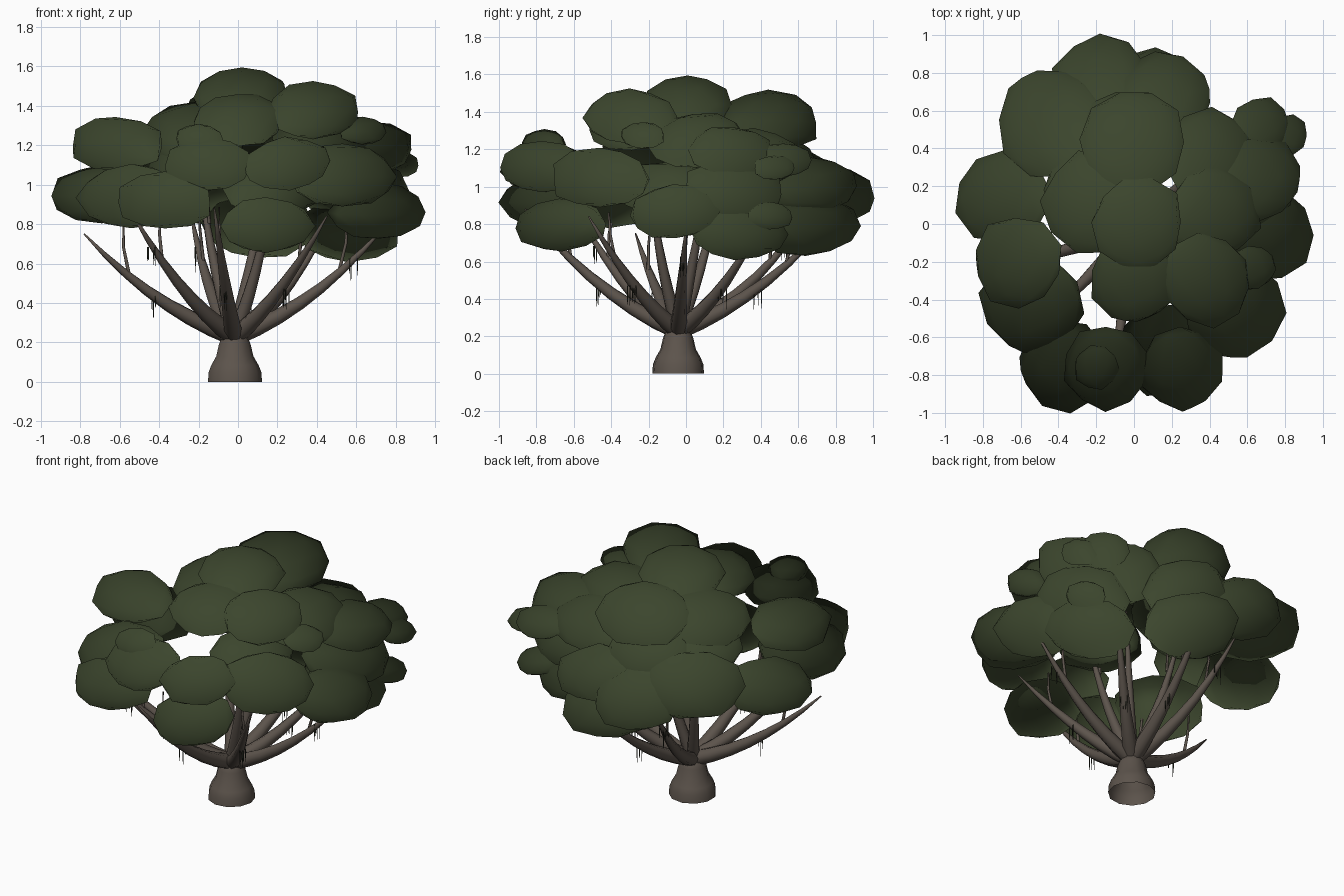
import bpy, bmesh, math, random
from mathutils import Vector, Matrix

random.seed(7)
cube = bpy.data.objects.get("Cube")
if cube:
    bpy.data.objects.remove(cube, do_unlink=True)


def material(name, colour):
    mat = bpy.data.materials.new(name)
    mat.use_nodes = True
    mat.diffuse_color = (*colour, 1)
    mat.node_tree.nodes["Principled BSDF"].inputs["Base Color"].default_value = (*colour, 1)
    return mat


LEAF = material("leaf green", (.044, .06, .026))
BARK = material("bark brown", (.108, .088, .072))
MOSS = material("dark moss", (.04, .045, .028))


def add_object(name, bm, mat):
    mesh = bpy.data.meshes.new(name)
    bm.to_mesh(mesh)
    bm.free()
    mesh.materials.append(mat)
    mesh.shade_smooth()
    obj = bpy.data.objects.new(name, mesh)
    bpy.context.collection.objects.link(obj)
    return obj


def loft(bm, rings):
    """Skin a list of vertex rings that all have the same length."""
    for low, high in zip(rings, rings[1:]):
        for i in range(len(low)):
            j = (i + 1) % len(low)
            bm.faces.new((low[i], low[j], high[j], high[i]))


def tube(bm, points, radii, sides=7):
    """Tapered tube that follows the points."""
    rings = []
    for i, point in enumerate(points):
        direction = points[min(i + 1, len(points) - 1)] - points[max(i - 1, 0)]
        turn = direction.to_track_quat('Z', 'Y')
        ring = []
        for k in range(sides):
            a = math.tau * k / sides
            ring.append(bm.verts.new(point + turn @ Vector((math.cos(a), math.sin(a), 0)) * radii[i]))
        rings.append(ring)
    loft(bm, rings)
    bm.faces.new(rings[-1])


# Trunk: flared stump, open underneath
ROOT = Vector((-.018, -.042, .23))
bm = bmesh.new()
rings = []
for z, r in ((0, .14), (.05, .136), (.085, .122), (.13, .096), (.19, .082), (.225, .068), (.25, .045)):
    rings.append([bm.verts.new((ROOT.x + r * math.cos(math.tau * k / 11),
                                ROOT.y + r * math.sin(math.tau * k / 11), z)) for k in range(11)])
loft(bm, rings)
bm.faces.new(rings[-1])
add_object("trunk", bm, BARK)


# Branches: sweep outward, then curl upward
def branch_point(tip, t, bend):
    rise = (1 - bend) * t + bend * t * t
    return Vector((ROOT.x + (tip.x - ROOT.x) * t,
                   ROOT.y + (tip.y - ROOT.y) * t,
                   ROOT.z + (tip.z - ROOT.z) * rise))


def strand_cluster(bm, anchor):
    """A few thin strands hanging from a point."""
    for _ in range(5):
        top = anchor + Vector((random.uniform(-.025, .025), random.uniform(-.025, .025), 0))
        length = random.uniform(.05, .13)
        tube(bm, [top, top - Vector((0, 0, length * .6)), top - Vector((0, 0, length))],
             [.003, .003, .001], 3)


OUTER = [(-.78, -.27, .75), (-.54, -.58, .86), (-.12, -.86, .88), (.45, -.52, .84),
         (.74, 0, .78), (.48, .42, .84), (.12, .78, .82), (-.24, .66, .86)]
INNER = [(.16, .12, 1.1), (-.2, .2, 1.1), (.2, -.2, 1.1)]
moss = bmesh.new()
for tips, bend, width, label in ((OUTER, .5, .046, "outer"), (INNER, .2, .036, "inner")):
    for n, tip in enumerate(tips):
        tip = Vector(tip)
        bm = bmesh.new()
        steps = [i / 7 for i in range(8)]
        points = [branch_point(tip, t, bend) for t in steps]
        wobble = random.uniform(-.02, .02)
        for p, t in zip(points, steps):
            p.x += wobble * math.sin(math.pi * t)
            p.y -= wobble * math.sin(math.pi * t)
        tube(bm, points, [width * (1 - t) ** .8 + .004 for t in steps])
        # Twig forking up into the leaves
        start = branch_point(tip, .7, bend)
        end = start + Vector((random.uniform(-.04, .04), random.uniform(-.04, .04), .27))
        middle = start.lerp(end, .5) + (tip - ROOT) * .02
        tube(bm, [start, middle, end], [.01, .008, .005], 5)
        add_object(f"{label}_branch_{n + 1}", bm, BARK)
        if label == "outer":
            strand_cluster(moss, branch_point(tip, .8 if n % 3 == 1 else .52, bend))
add_object("hanging_moss", moss, MOSS)


# Foliage: flattened, uneven low-poly clumps (x, y, z, radius)
CROWN = [(.02, .01, 1.44, .24), (.38, -.3, 1.37, .24), (0, -.3, 1.32, .23),
         (0, .44, 1.34, .28), (-.44, .54, 1.03, .29), (-.21, .12, 1.25, .27),
         (.42, .06, 1.24, .25), (.4, .36, 1.15, .25), (.16, .67, 1, .25)]
MIDDLE = [(.66, .24, 1.18, .23), (.53, -.46, 1.04, .27), (-.62, -.2, 1.2, .235),
          (-.15, -.76, 1.1, .22), (.25, -.77, 1.1, .22), (-.17, .75, .95, .26),
          (.6, .25, .97, .27), (-.69, .14, .94, .25)]
LOWER = [(.71, -.06, .86, .24), (.1, .64, .79, .28), (.56, .27, .76, .26),
         (-.54, -.42, .93, .27), (-.37, -.75, .91, .24), (.14, -.67, .79, .235),
         (.17, -.1, .98, .25), (-.24, .17, 1.08, .23), (-.05, .45, 1.12, .25)]
SMALL = [(.63, -.23, 1.27, .12), (.67, .52, 1.14, .15), (.81, .47, 1.1, .11),
         (.75, .45, .84, .12), (-.2, -.76, 1.23, .12)]
HEART = Vector((0, 0, .7))


def clump(name, x, y, z, r):
    bm = bmesh.new()
    bmesh.ops.create_icosphere(bm, subdivisions=2, radius=1)
    bmesh.ops.rotate(bm, verts=bm.verts, cent=(0, 0, 0),
                     matrix=Matrix.Rotation(random.uniform(0, math.tau), 3, 'Z'))
    tilt = Matrix.Rotation(random.uniform(-.1, .1), 3, random.choice('XY'))
    for v in bm.verts:
        height = math.copysign(abs(v.co.z) ** .9, v.co.z)
        v.co *= random.uniform(.93, 1.08)
        v.co.z = height * (.63 if height > 0 else .57) * random.uniform(.95, 1.05)
        v.co = tilt @ v.co * r + Vector((x, y, z))
    mesh = add_object(name, bm, LEAF).data
    # Shade the whole crown as one soft mass
    mesh.normals_split_custom_set_from_vertices(
        [((v.co - HEART).normalized() * .7 + v.normal * .3).normalized() for v in mesh.vertices])


for level, clumps in (("crown", CROWN), ("middle", MIDDLE), ("lower", LOWER), ("small", SMALL)):
    for n, place in enumerate(clumps):
        clump(f"{level}_foliage_{n + 1}", *place)
